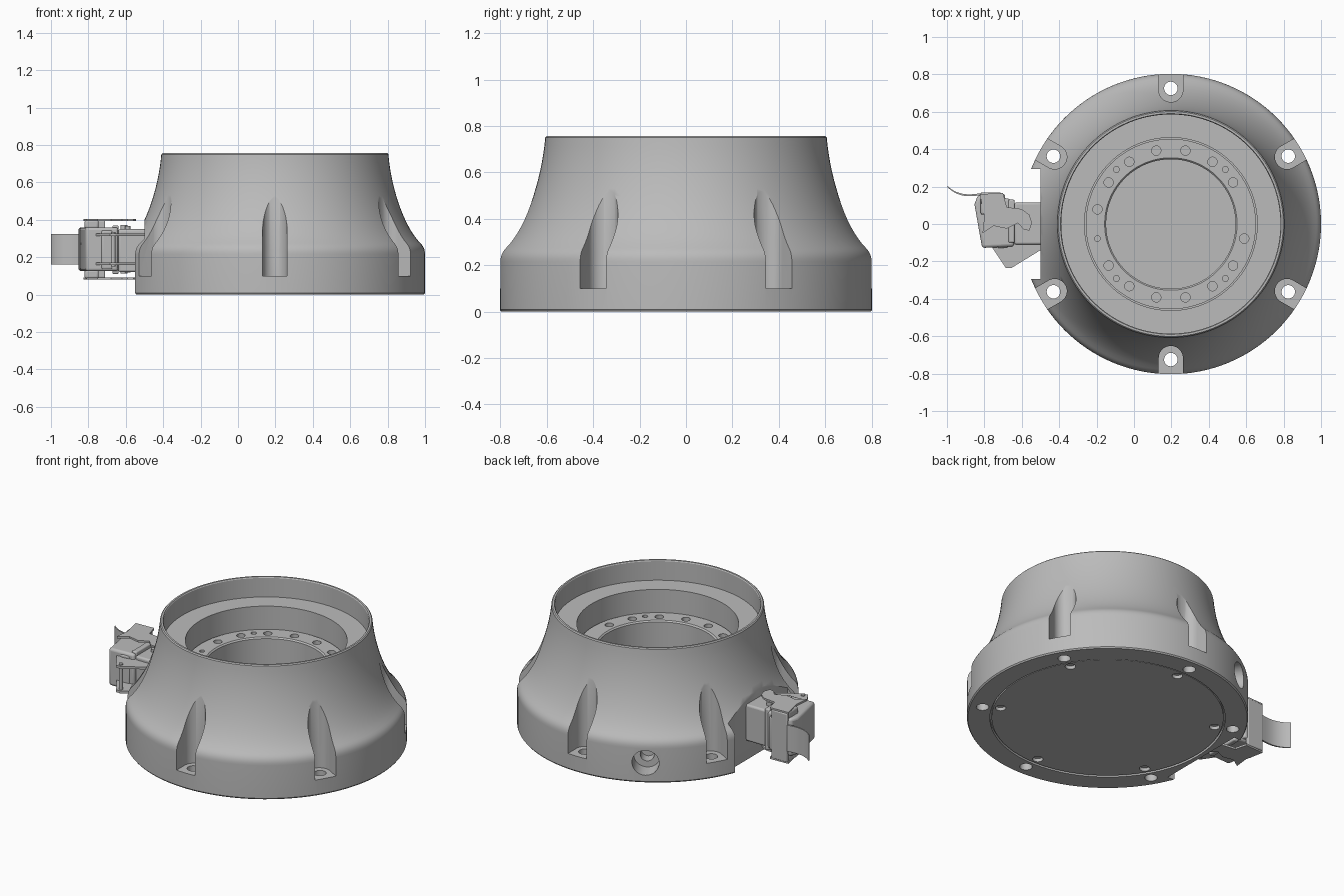
import bpy, bmesh, math
from mathutils import Matrix, Vector
from mathutils.geometry import interpolate_bezier

if "Cube" in bpy.data.objects:
    bpy.data.objects.remove(bpy.data.objects["Cube"])

CX, R = 0.197, 0.803
grey = bpy.data.materials.new("cast_grey")
grey.use_nodes = True
grey.diffuse_color = (0.5, 0.5, 0.5, 1)
grey.node_tree.nodes["Principled BSDF"].inputs["Base Color"].default_value = (0.5, 0.5, 0.5, 1)


def make(name, bm):
    bmesh.ops.recalc_face_normals(bm, faces=bm.faces)
    mesh = bpy.data.meshes.new(name)
    bm.to_mesh(mesh)
    bm.free()
    mesh.materials.append(grey)
    ob = bpy.data.objects.new(name, mesh)
    bpy.context.collection.objects.link(ob)
    return ob


def add_prism(bm, pts, z0, z1, mat=Matrix()):
    base = bm.faces.new([bm.verts.new(mat @ Vector((x, y, z0))) for x, y in pts])
    top = bmesh.ops.extrude_face_region(bm, geom=[base])["geom"]
    move = mat.to_3x3() @ Vector((0, 0, z1 - z0))
    bmesh.ops.translate(bm, vec=move, verts=[v for v in top if isinstance(v, bmesh.types.BMVert)])


def circle(x, y, r, n=32):
    return [(x + r * math.cos(math.tau * i / n), y + r * math.sin(math.tau * i / n)) for i in range(n)]


def rect(x0, x1, y0, y1):
    return [(x0, y0), (x1, y0), (x1, y1), (x0, y1)]


def prism(name, pts, z0, z1, bevel=0, mat=Matrix()):
    bm = bmesh.new()
    add_prism(bm, pts, z0, z1, mat)
    ob = make(name, bm)
    if bevel:
        mod = ob.modifiers.new("rounding", "BEVEL")
        mod.width, mod.segments = bevel, 3
    return ob


def around(deg):
    return Matrix.Translation((CX, 0, 0)) @ Matrix.Rotation(math.radians(deg), 4, "Z")


def cut(ob, bm):
    # Subtract the cutter, keep the result and delete the cutter
    cutter = make("cutter", bm)
    cutter.hide_render = True
    mod = ob.modifiers.new("cut", "BOOLEAN")
    mod.object, mod.operation, mod.solver = cutter, "DIFFERENCE", "EXACT"
    graph = bpy.context.evaluated_depsgraph_get()
    result = bpy.data.meshes.new_from_object(ob.evaluated_get(graph))
    ob.modifiers.clear()
    ob.data = result
    bpy.data.objects.remove(cutter)


# Turned housing: underside, flared wall, rim, recessed ring and central well
def arc(a, b, c, d, n):
    pts = interpolate_bezier(*[Vector((p[0], p[1], 0)) for p in (a, b, c, d)], n)
    return [(p.x, p.y) for p in pts]


profile = [(0, .004), (.662, .004), (.662, .02), (.672, .02), (.672, 0), (R - .006, 0), (R, .008)]
profile += arc((R, .215), (R, .24), (.795, .258), (.778, .275), 6)
profile += arc((.778, .275), (.69, .365), (.622, .57), (.607, .75), 16)[1:]
profile += [(.601, .756), (.59, .756), (.586, .75), (.586, .63), (.462, .63), (.462, .475),
            (.455, .475), (.455, .487), (.354, .487), (.346, .479), (.346, .05), (0, .05)]
bm = bmesh.new()
verts = [bm.verts.new((CX + r, 0, z)) for r, z in profile]
edges = [bm.edges.new(pair) for pair in zip(verts, verts[1:])]
bmesh.ops.spin(bm, geom=verts + edges, cent=(CX, 0, 0), axis=(0, 0, 1), angle=math.tau, steps=128)
bmesh.ops.remove_doubles(bm, verts=bm.verts, dist=1e-4)
housing = make("housing", bm)

# Six bolt notches and the flat for the connector
bm = bmesh.new()
slot = [(.717 + .065 * math.cos(a), .065 * math.sin(a))
        for a in [math.pi * (.5 + i / 20) for i in range(21)]]
slot += [(.95, -.065), (.95, .065)]
for k in range(6):
    add_prism(bm, slot, .1, .8, around(30 + 60 * k))
cut(housing, bm)
cut_flat = bmesh.new()
add_prism(cut_flat, rect(-.8, -.5, -.295, .295), -.1, .9)
cut(housing, cut_flat)

# Mounting holes, cover screws and ring screw holes
bm = bmesh.new()
for k in range(6):
    add_prism(bm, circle(.725, 0, .036), -.05, .15, around(30 + 60 * k))
    add_prism(bm, circle(.62, 0, .03), -.05, .025, around(30 + 60 * k))
for k in range(1, 16):
    add_prism(bm, circle(.4, 0, .015 if k == 8 else .025, 20), .45, .55, around(11.25 + 22.5 * k))
for k in range(4):
    add_prism(bm, circle(.412, 0, .016, 20), .45, .55, around(45 + 90 * k))
cut(housing, bm)

# Cable port in the side wall, stepped
side = around(120) @ Matrix.Translation((0, 0, .125)) @ Matrix.Rotation(math.pi / 2, 4, "Y")
for radius, depth in ((.078, .69), (.04, .62)):
    bm = bmesh.new()
    add_prism(bm, circle(0, 0, radius), depth, .9, side)
    cut(housing, bm)

# Connector: socket, collar and slightly turned hood
prism("connector_socket", rect(-.64, -.49, -.11, .115), .12, .35, .012)
prism("connector_collar", rect(-.672, -.638, -.1, .13), .11, .37, .008)
hood = [(-.853, .105), (-.835, .155), (-.66, .135), (-.64, -.12), (-.812, -.128)]
prism("connector_hood", hood, .125, .36, .015)
prism("hood_band", [(-.75, .165), (-.69, .16), (-.67, -.125), (-.73, -.13)], .135, .345, .01)

# Locking lever: mirrored side plates, pivots and bridge
lever = [(-.825, .16), (-.70, .165), (-.68, .09), (-.60, .08), (-.56, .05), (-.545, .005),
         (-.56, -.035), (-.59, -.03), (-.62, .005), (-.68, -.025), (-.75, -.01), (-.81, -.05), (-.80, .04)]
for side_name, mirror in (("upper", 1), ("lower", -1)):
    def level(z):
        return .2425 + mirror * z
    prism(side_name + "_lever_plate", lever, level(.15), level(.162))
    prism(side_name + "_lever_pivot", circle(-.61, .04, .018, 16), level(.1), level(.13))
    prism(side_name + "_lever_boss", rect(-.82, -.745, .05, .15), level(.11), level(.158), .012)
    prism(side_name + "_collar_pin", circle(-.59, .0, .014, 16), level(.1), level(.125))
    # Hinge plates on the front side
    prism(side_name + "_hinge_plate", [(-.775, -.1), (-.685, -.235), (-.655, -.235), (-.5, -.14), (-.5, -.08)],
          level(.07), level(.085))
prism("lever_bridge", rect(-.82, -.71, .145, .168), .09, .395, .006)
prism("hinge_pin", circle(-.668, -.212, .012, 16), .15, .335)

# Curved finger tab of the lever
outer = arc((-1, .205), (-.95, .16), (-.9, .15), (-.82, .165), 10)
inner = [(x + .004, y - .01) for x, y in reversed(outer)]
prism("finger_tab", outer + inner, .16, .325)

# Smooth shading with sharp edges kept
for ob in bpy.context.collection.objects:
    if ob.type == "MESH" and grey.name in ob.data.materials:
        bpy.ops.object.select_all(action="DESELECT")
        ob.select_set(True)
        bpy.context.view_layer.objects.active = ob
        bpy.ops.object.shade_smooth_by_angle(angle=math.radians(30))
